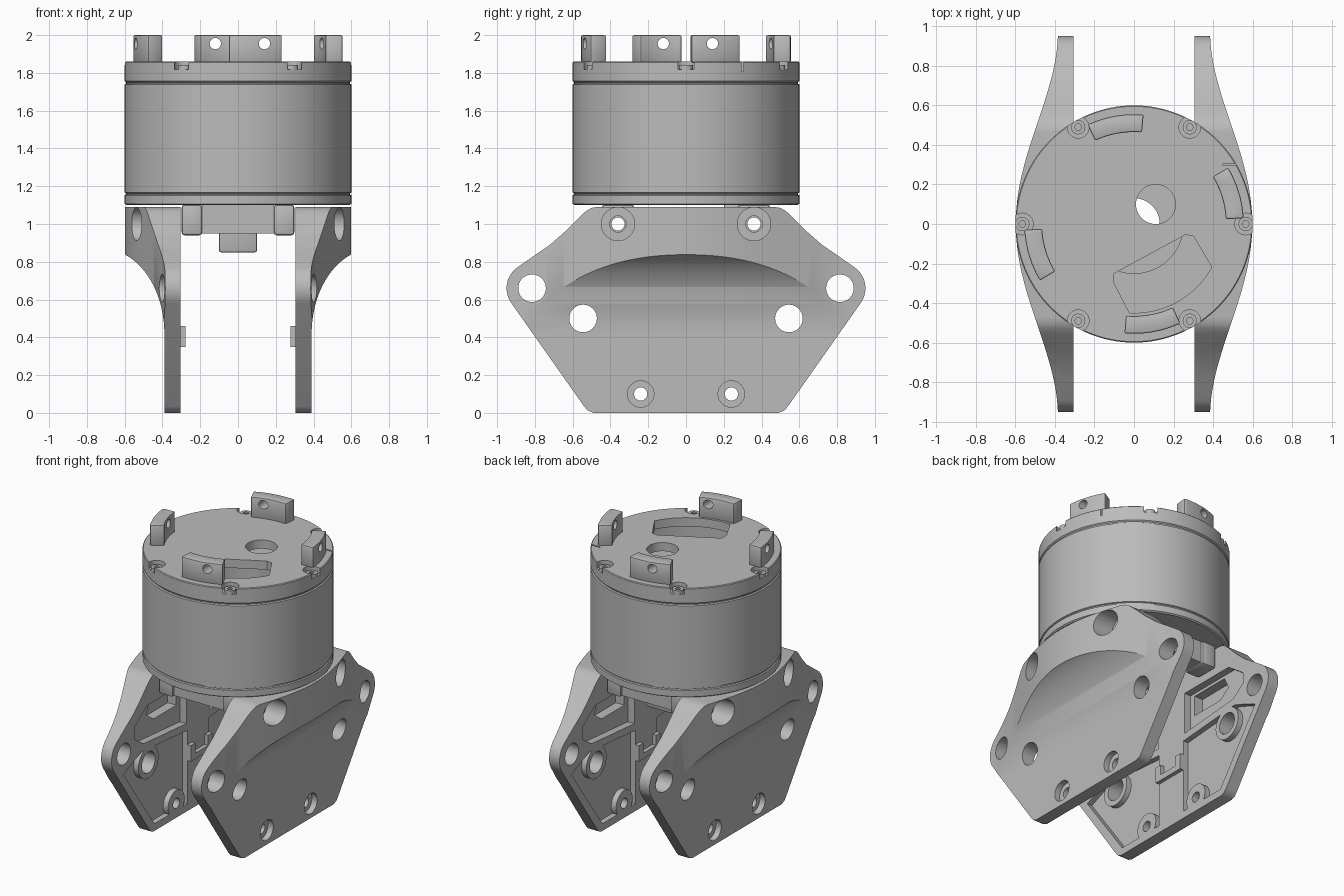
import bpy, bmesh, math
from mathutils import Matrix, Vector

if "Cube" in bpy.data.objects:
    bpy.data.objects.remove(bpy.data.objects["Cube"])

grey = bpy.data.materials.new("machined grey")
grey.use_nodes = True
grey.diffuse_color = (0.5, 0.5, 0.5, 1)
grey.node_tree.nodes["Principled BSDF"].inputs["Base Color"].default_value = (0.5, 0.5, 0.5, 1)


def make(name, bm):
    bmesh.ops.recalc_face_normals(bm, faces=bm.faces)
    mesh = bpy.data.meshes.new(name)
    bm.to_mesh(mesh)
    bm.free()
    mesh.materials.append(grey)
    ob = bpy.data.objects.new(name, mesh)
    bpy.context.collection.objects.link(ob)
    return ob


def activate(ob):
    bpy.ops.object.select_all(action='DESELECT')
    ob.select_set(True)
    bpy.context.view_layer.objects.active = ob


def prism(name, pts, axis, lo, hi):
    """Extrude a 2D outline along X (y,z), Y (x,z) or Z (x,y)."""
    place = {'X': lambda a, b, h: (h, a, b),
             'Y': lambda a, b, h: (a, h, b),
             'Z': lambda a, b, h: (a, b, h)}[axis]
    bm = bmesh.new()
    face = bm.faces.new([bm.verts.new(place(a, b, lo)) for a, b in pts])
    out = bmesh.ops.extrude_face_region(bm, geom=[face])
    shift = Vector(place(0, 0, hi - lo))
    bmesh.ops.translate(bm, vec=shift, verts=[g for g in out["geom"] if isinstance(g, bmesh.types.BMVert)])
    return make(name, bm)


def arc(cx, cy, r, a0, a1, n):
    return [(cx + r * math.cos(math.radians(a0 + (a1 - a0) * i / n)),
             cy + r * math.sin(math.radians(a0 + (a1 - a0) * i / n))) for i in range(n + 1)]


def rod(name, cx, cy, r, axis, lo, hi, n=40):
    return prism(name, arc(cx, cy, r, 0, 360, n)[:-1], axis, lo, hi)


def box(name, x0, x1, y0, y1, z0, z1):
    return prism(name, [(x0, y0), (x1, y0), (x1, y1), (x0, y1)], 'Z', z0, z1)


def lathe(name, profile, steps=128):
    bm = bmesh.new()
    vs = [bm.verts.new((r, 0, z)) for r, z in profile]
    edges = [bm.edges.new((vs[i], vs[(i + 1) % len(vs)])) for i in range(len(vs))]
    bmesh.ops.spin(bm, geom=vs + edges, cent=(0, 0, 0), axis=(0, 0, 1),
                   angle=math.tau, steps=steps, use_duplicate=False)
    bmesh.ops.remove_doubles(bm, verts=bm.verts, dist=0.0001)
    return make(name, bm)


def boolean(ob, tool, op='DIFFERENCE'):
    activate(ob)
    mod = ob.modifiers.new("cut", 'BOOLEAN')
    mod.object, mod.operation, mod.solver = tool, op, 'EXACT'
    bpy.ops.object.modifier_apply(modifier=mod.name)
    bpy.data.objects.remove(tool)


def bevel(ob, width):
    activate(ob)
    mod = ob.modifiers.new("bevel", 'BEVEL')
    mod.width, mod.segments, mod.limit_method = width, 2, 'ANGLE'
    mod.angle_limit = math.radians(40)
    bpy.ops.object.modifier_apply(modifier=mod.name)


def smooth(ob):
    activate(ob)
    bpy.ops.object.shade_smooth_by_angle(angle=math.radians(30))


def mirror_copy(ob, name):
    bm = bmesh.new()
    bm.from_mesh(ob.data)
    bm.transform(Matrix.Scale(-1, 4, (1, 0, 0)))
    return make(name, bm)


def symmetric(half):
    """Close a half outline (first coordinate positive) across its axis."""
    return half + [(-a, b) for a, b in reversed(half)]


# Motor housing with bore and seam grooves
housing = lathe("motor_housing", [
    (0.13, 1.10), (0.59, 1.10), (0.6, 1.107), (0.6, 1.152), (0.592, 1.156), (0.592, 1.162),
    (0.6, 1.166), (0.6, 1.738), (0.592, 1.743), (0.592, 1.75), (0.5, 1.75), (0.5, 1.70),
    (0.25, 1.70), (0.25, 1.14), (0.13, 1.14)])
smooth(housing)

# Top cap with off-centre hole, curved window and screw recesses
cap = lathe("top_cap", [
    (0, 1.80), (0.5, 1.80), (0.5, 1.75), (0.592, 1.75), (0.6, 1.757),
    (0.6, 1.855), (0.595, 1.86), (0, 1.86)])
boolean(cap, rod("cutter", 0.11, 0.10, 0.10, 'Z', 1.7, 1.9))
window = [(-0.1, -0.3), (-0.1, -0.25), (0.26, -0.055), (0.3, -0.06)] + arc(0, 0, 0.45, -29, -93, 16)
boolean(cap, prism("cutter", window, 'Z', 1.7, 1.9))
boolean(cap, box("cutter", 0.45, 0.7, 0.295, 0.305, 1.81, 1.9))
for i in range(6):
    a = math.radians(60 * i)
    x, y = 0.565 * math.cos(a), 0.565 * math.sin(a)
    boolean(cap, rod("cutter", x, y, 0.055, 'Z', 1.818, 1.9, 24))
    screw = rod(f"cap_screw_{i + 1}", x, y, 0.036, 'Z', 1.81, 1.842, 24)
    boolean(screw, rod("cutter", x, y, 0.018, 'Z', 1.825, 1.9, 6))
    smooth(screw)
smooth(cap)

# Four curved lugs on the cap, each with a cross hole
for i, (start, end, off, axis) in enumerate([(3, 31, 0.14, 'X'), (85, 115, -0.12, 'Y'),
                                             (183, 211, -0.12, 'X'), (265, 295, 0.14, 'Y')]):
    shape = arc(0, 0, 0.555, start, end, 14) + arc(0, 0, 0.465, end, start, 14)
    lug = prism(f"top_lug_{i + 1}", shape, 'Z', 1.855, 2.0)
    bevel(lug, 0.008)
    boolean(lug, rod("cutter", off, 1.955, 0.03, axis, -0.7, 0.7, 24))
    smooth(lug)

# Hub under the housing: cross bars with drilled end lugs and a hanging tab
for side, label in ((-1, "front"), (1, "back")):
    c = 0.36 * side
    bar = box(f"{label}_hub_bar", -0.19, 0.19, c - 0.07, c + 0.07, 0.95, 1.103)
    boolean(bar, rod("cutter", c, 1.0, 0.035, 'X', -0.4, 0.4, 24))
    smooth(bar)
    for s, hand in ((-1, "right"), (1, "left")):
        lug = box(f"{label}_{hand}_hub_lug", min(s * 0.19, s * 0.298), max(s * 0.19, s * 0.298),
                  c - 0.085, c + 0.085, 0.94, 1.103)
        bevel(lug, 0.015)
        boolean(lug, rod("cutter", c, 1.0, 0.035, 'X', -0.4, 0.4, 24))
        smooth(lug)
tab = box("hub_tab", -0.1, 0.1, 0.2, 0.3, 0.85, 1.103)
bevel(tab, 0.01)
smooth(tab)

# Side plate: plan outline, side outline and scooped section intersected
INNER = 0.305
plan_half = []
for i in range(33):
    y = 0.98 * i / 32
    wave = math.cos(min(y / 0.96, 1) * math.pi / 2) ** 2
    plan_half.append((0.385 + 0.213 * max(wave, 0) ** 0.9, y))
plan = [(x, -y) for x, y in reversed(plan_half[1:])] + plan_half + [(INNER, 0.98), (INNER, -0.98)]
plate = prism("left_side_plate", plan, 'Z', -0.1, 1.3)

outline = symmetric([(0.49, 0), (0.52, 0.012), (0.54, 0.035)] + arc(0.815, 0.66, 0.135, -35, 55, 14)
                    + [(0.8, 0.835), (0.72, 0.89), (0.64, 0.96), (0.56, 1.04), (0.53, 1.068),
                       (0.5, 1.085), (0.47, 1.09)])
boolean(plate, prism("cutter", outline, 'X', 0.2, 0.8), 'INTERSECT')

scoop = [(0.2, -0.2), (0.39, -0.2)]
for i in range(25):
    t = math.radians(3 * i)
    scoop.append((0.72 - 0.33 * math.cos(t), 0.42 + 0.45 * math.sin(t)))
scoop += [(0.8, 0.86), (0.8, 1.2), (0.2, 1.2)]
boolean(plate, prism("cutter", scoop, 'Y', -1.2, 1.2), 'INTERSECT')

# Pockets on the inner face, leaving a rim, a central rail and bosses
lower = [(0.12, 0.05), (0.48, 0.05), (0.82, 0.52), (0.7, 0.57), (0.62, 0.6), (0.12, 0.56)]
upper = [(0.13, 0.61), (0.6, 0.65), (0.7, 0.72), (0.7, 0.8), (0.56, 0.9), (0.13, 0.9)]
deep = [(0.17, 0.74), (0.42, 0.74), (0.5, 0.8), (0.46, 0.88), (0.17, 0.88)]
for s in (-1, 1):
    pocket = prism("cutter", [(s * y, z) for y, z in lower], 'X', 0.2, 0.343)
    for y, z, r in ((0.545, 0.5, 0.11), (0.24, 0.1, 0.09)):
        boolean(pocket, rod("cutter", s * y, z, r, 'X', 0.1, 0.5))
    boolean(plate, pocket)
    boolean(plate, prism("cutter", [(s * y, z) for y, z in upper], 'X', 0.2, 0.355))
    boolean(plate, prism("cutter", [(s * y, z) for y, z in deep], 'X', 0.2, 0.42))
    # Through holes and counterbores
    for y, z, r in ((0.815, 0.66, 0.073), (0.545, 0.5, 0.073), (0.24, 0.1, 0.035), (0.36, 1.0, 0.043)):
        boolean(plate, rod("cutter", s * y, z, r, 'X', 0.2, 0.8))
    boolean(plate, rod("cutter", s * 0.24, 0.1, 0.07, 'X', 0.35, 0.8))
    boolean(plate, rod("cutter", s * 0.36, 1.0, 0.088, 'X', 0.41, 0.8))
smooth(plate)
smooth(mirror_copy(plate, "right_side_plate"))

# U-shaped clip on each rail
clip_shape = symmetric([(0.12, 0.35), (0.12, 0.46), (0.07, 0.46), (0.07, 0.39)])
clip = prism("left_rail_clip", clip_shape, 'X', 0.278, INNER + 0.002)
smooth(clip)
smooth(mirror_copy(clip, "right_rail_clip"))
